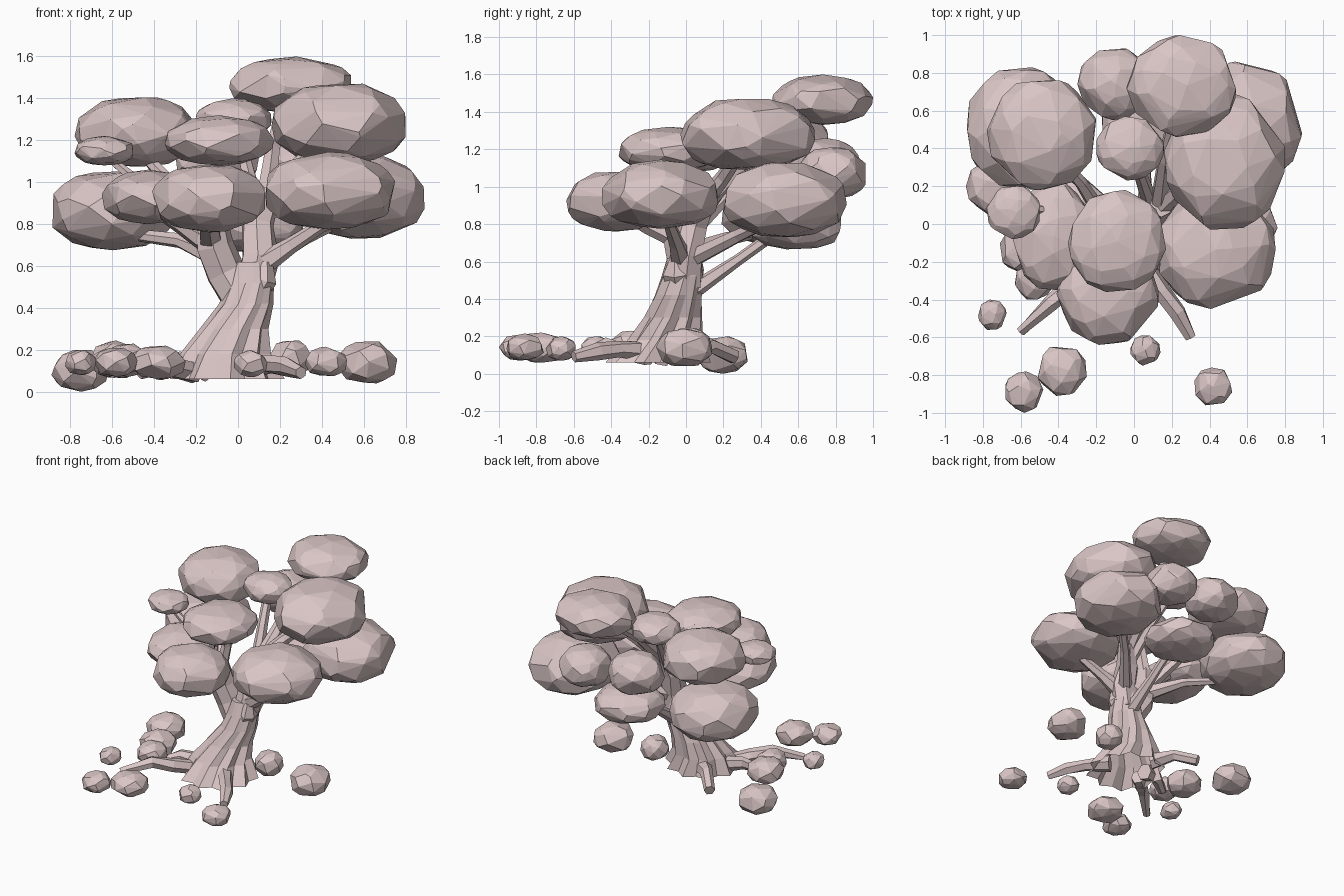
import bpy, bmesh, math, random
from mathutils import Vector

random.seed(7)
if "Cube" in bpy.data.objects:
    bpy.data.objects.remove(bpy.data.objects["Cube"], do_unlink=True)

COLOUR = (0.70, 0.56, 0.56, 1)
clay = bpy.data.materials.new("dusty_pink")
clay.use_nodes = True
clay.diffuse_color = COLOUR
clay.node_tree.nodes["Principled BSDF"].inputs["Base Color"].default_value = COLOUR


def finish(name, bm):
    bmesh.ops.recalc_face_normals(bm, faces=bm.faces)
    mesh = bpy.data.meshes.new(name)
    bm.to_mesh(mesh)
    bm.free()
    mesh.materials.append(clay)
    obj = bpy.data.objects.new(name, mesh)
    bpy.context.collection.objects.link(obj)


def blob(name, centre, radii, count):
    """Irregular faceted ellipsoid, fuller below: hull of scattered points, fitted to its radii."""
    pts = []
    for i in range(count):
        z = 1 - 2 * (i + 0.5) / count
        a = i * 2.39996 + random.uniform(-0.35, 0.35)
        z = max(-1, min(1, z + random.uniform(-0.06, 0.06)))
        r = math.sqrt(1 - z * z)
        z = z ** 0.95 if z > 0 else -abs(z) ** 0.75
        pts.append(Vector((r * math.cos(a), r * math.sin(a), z)))
    for k in range(3):
        lo, hi = min(p[k] for p in pts), max(p[k] for p in pts)
        for p in pts:
            p[k] = centre[k] + radii[k] * (2 * (p[k] - lo) / (hi - lo) - 1)
    bm = bmesh.new()
    for p in pts:
        bm.verts.new(p)
    bmesh.ops.convex_hull(bm, input=bm.verts)
    loose = [v for v in bm.verts if not v.link_faces]
    bmesh.ops.delete(bm, geom=loose, context="VERTS")
    finish(name, bm)


def loft(name, rings, cap_start=True):
    """Skin a list of equal-length point rings and cap the ends."""
    bm = bmesh.new()
    rows = [[bm.verts.new(p) for p in ring] for ring in rings]
    n = len(rows[0])
    for a, b in zip(rows, rows[1:]):
        for i in range(n):
            j = (i + 1) % n
            bm.faces.new((a[i], a[j], b[j], b[i]))
    if cap_start:
        bm.faces.new(rows[0])
    bm.faces.new(rows[-1])
    finish(name, bm)


def limb(name, path, sides=6):
    """Tapered faceted tube along (x, y, z, radius) points."""
    pts = [Vector(p[:3]) for p in path]
    rings = []
    for i, p in enumerate(pts):
        t = (pts[min(i + 1, len(pts) - 1)] - pts[max(i - 1, 0)]).normalized()
        side = t.cross(Vector((0.3, 1, 0.2))).normalized()
        up = t.cross(side)
        ring = []
        for s in range(sides):
            a = math.tau * s / sides
            r = path[i][3] * random.uniform(0.88, 1.12)
            ring.append(p + r * (math.cos(a) * side + math.sin(a) * up))
        rings.append(ring)
    loft(name, rings)


# Fluted trunk, open below: centre x, centre y, radius x, radius y, height, flute depth
trunk = [(-.05, -.15, .26, .26, .06, .13), (-.06, -.11, .20, .19, .18, .13),
         (-.02, -.07, .155, .15, .30, .09), (.04, -.04, .125, .125, .42, .05),
         (.06, -.02, .11, .11, .52, .03), (.06, -.01, .08, .09, .62, .02)]
SIDES = 20
rings = []
for cx, cy, rx, ry, z, flute in trunk:
    ring = []
    for s in range(SIDES):
        a = math.tau * s / SIDES + z * 0.8
        k = 1 + flute * (1 if s % 2 else -1) * random.uniform(0.5, 1)
        ring.append((cx + rx * k * math.cos(a), cy + ry * k * math.sin(a), z))
    rings.append(ring)
loft("trunk", rings, cap_start=False)

# Main forks and branches
limb("left_fork", [(.03, -.02, .42, .10), (-.06, 0, .57, .105),
                   (-.11, -.02, .70, .095), (-.13, -.04, .86, .07)], 7)
limb("right_fork", [(.07, -.02, .48, .10), (.10, 0, .64, .09),
                    (.09, .04, .80, .08), (.14, .10, .95, .06)], 7)
limb("trunk_nub", [(.06, -.03, .44, .07), (.12, -.05, .54, .07), (.13, -.05, .62, .04)])
branches = {
    "branch_front_right": [(.10, -.02, .60, .06), (.25, -.05, .70, .04), (.45, -.1, .83, .03)],
    "branch_right": [(.12, .05, .62, .05), (.32, .28, .74, .035), (.5, .45, .82, .03)],
    "branch_back": [(.06, .02, .43, .05), (.06, .28, .61, .032), (.06, .5, .77, .03)],
    "branch_left": [(-.08, .02, .64, .06), (-.28, .22, .72, .035), (-.58, .42, .76, .025)],
    "branch_front": [(-.13, -.04, .72, .06), (-.14, -.2, .8, .05), (-.14, -.32, .86, .04)],
    "branch_front_left": [(-.12, -.02, .70, .06), (-.28, -.05, .80, .04), (-.4, -.08, .87, .03)],
    "branch_high_left": [(-.14, 0, .74, .05), (-.28, .22, .95, .035), (-.44, .4, 1.12, .03)],
    "branch_far_left": [(-.14, 0, .76, .04), (-.42, .08, .95, .03), (-.62, .07, 1.12, .02)],
    "branch_centre": [(-.13, -.03, .80, .05), (-.08, -.02, 1.0, .04), (-.08, -.07, 1.15, .03)],
    "branch_high_right": [(.13, .08, .90, .055), (.26, .2, 1.05, .045), (.42, .3, 1.2, .035)],
    "branch_mid": [(.10, .06, .82, .05), (.04, .24, 1.08, .035), (-.01, .38, 1.26, .03)],
    "branch_top": [(.13, .09, .90, .05), (.16, .34, 1.15, .04), (.23, .66, 1.4, .03)],
}
for name, path in branches.items():
    limb(name, path)

# Roots arching over the ground
roots = [[(-.2, -.2, .09, .05), (-.33, -.32, .12, .05), (-.44, -.42, .15, .045), (-.6, -.57, .09, .03)],
         [(.04, -.22, .12, .06), (.15, -.36, .13, .045), (.23, -.47, .12, .045), (.3, -.6, .09, .03)],
         [(-.15, 0, .11, .06), (-.27, .13, .15, .045), (-.38, .26, .09, .04)],
         [(-.2, -.12, .1, .06), (-.36, -.18, .13, .045), (-.47, -.24, .09, .03)]]
for i, path in enumerate(roots, 1):
    limb(f"root_{i}", path)

# Foliage clumps
foliage = {
    "top": ((.25, .73, 1.465), (.29, .27, .135)),
    "high_right": ((.48, .33, 1.28), (.32, .36, .19)),
    "back_right": ((.58, .53, .93), (.31, .33, .20)),
    "front_right": ((.44, -.14, .96), (.31, .31, .185)),
    "upper_front": ((-.09, -.09, 1.20), (.26, .27, .12)),
    "lower_front": ((-.14, -.37, .92), (.27, .27, .16)),
    "front_left": ((-.43, -.06, .93), (.22, .29, .13)),
    "high_left": ((-.49, .47, 1.24), (.29, .29, .165)),
    "back_left": ((-.59, .51, .865), (.295, .32, .19)),
    "small_left": ((-.64, .06, 1.15), (.14, .14, .07)),
    "back": ((-.10, .74, 1.11), (.20, .19, .15)),
    "back_low": ((.07, .59, .785), (.24, .24, .12)),
    "back_under_top": ((.31, .78, 1.07), (.18, .18, .14)),
    "middle": ((-.02, .40, 1.30), (.18, .17, .10)),
}
for name, (centre, radii) in foliage.items():
    blob("foliage_" + name, centre, radii, 58)

# Boulders around the base
rocks = [((-.75, .19, .1), (.14, .14, .1)), ((-.58, -.14, .155), (.13, .13, .09)),
         ((-.53, -.29, .15), (.1, .11, .08)),
         ((-.75, -.48, .14), (.075, .08, .06)), ((-.58, -.89, .14), (.1, .11, .07)),
         ((-.38, -.78, .14), (.13, .13, .08)), ((.06, -.67, .135), (.08, .08, .065)),
         ((.42, -.86, .145), (.1, .1, .07)), ((.62, -.01, .14), (.14, .15, .1)),
         ((.25, .02, .16), (.1, .1, .085))]
for i, (centre, radii) in enumerate(rocks, 1):
    blob(f"boulder_{i}", centre, radii, 30)
